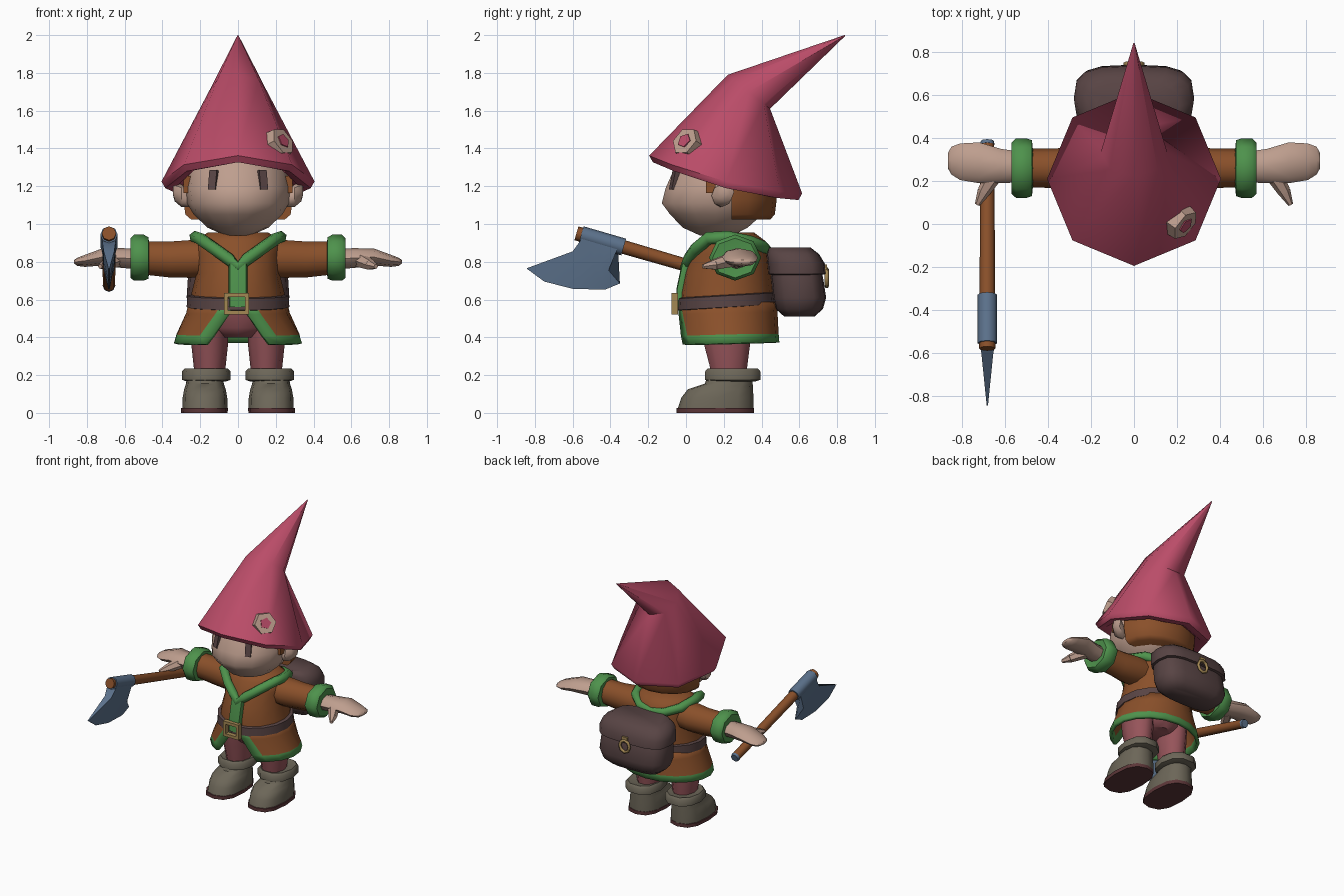
import bpy, bmesh, math
from mathutils import Vector

def srgb(r, g, b):
    return [((c / 255 + 0.055) / 1.055) ** 2.4 for c in (r, g, b)] + [1]

COLOURS = dict(pink=(186, 76, 104), skin=(190, 158, 142), brown=(138, 80, 42), green=(78, 146, 76),
               dusty_red=(150, 84, 90), dark_brown=(88, 68, 68), boot_grey=(108, 102, 88),
               gold=(164, 136, 84), steel=(92, 114, 140), sole=(92, 54, 56))
MATS = {}
for key, rgb in COLOURS.items():
    MATS[key] = bpy.data.materials.new(key)
    MATS[key].diffuse_color = srgb(*rgb)

def finish(name, bm, *mats):
    bmesh.ops.recalc_face_normals(bm, faces=bm.faces)
    me = bpy.data.meshes.new(name)
    bm.to_mesh(me)
    bm.free()
    ob = bpy.data.objects.new(name, me)
    bpy.context.collection.objects.link(ob)
    for m in mats:
        me.materials.append(MATS[m])
    return ob

def loft(name, rings, mat, cap=True):
    """Skin closed rings of equal length."""
    bm = bmesh.new()
    vs = [[bm.verts.new(p) for p in r] for r in rings]
    n = len(vs[0])
    for a, b in zip(vs, vs[1:]):
        for i in range(n):
            bm.faces.new((a[i], a[(i + 1) % n], b[(i + 1) % n], b[i]))
    if cap:
        bm.faces.new(vs[0])
        bm.faces.new(vs[-1])
    return finish(name, bm, mat)

def oval(n, ru, rv, p=2.0):
    out = []
    for i in range(n):
        a = 2 * math.pi * i / n
        c, s = math.cos(a), math.sin(a)
        out.append((math.copysign(abs(c) ** (2 / p), c) * ru, math.copysign(abs(s) ** (2 / p), s) * rv))
    return out

def stack(name, rows, mat, n=12, p=2.0, cx=0.0):
    """Loft up z; rows are (z, half width, front y, back y)."""
    return loft(name, [[(cx + u, (f + b) / 2 + v, z) for u, v in oval(n, rx, (b - f) / 2, p)]
                       for z, rx, f, b in rows], mat)

def limb(name, rows, mat, side, n=8):
    """Loft along x; rows are (x, y, z, half y, half z)."""
    return loft(name, [[(side * x, y + u, z + v) for u, v in oval(n, ry, rz)]
                       for x, y, z, ry, rz in rows], mat)

def tube(name, p, q, r1, r2, mat, n=8):
    p, q = Vector(p), Vector(q)
    rot = (q - p).to_track_quat('Z', 'Y')
    return loft(name, [[c + rot @ Vector((u, v, 0)) for u, v in oval(n, r, r)]
                       for c, r in ((p, r1), (q, r2))], mat)

def box(name, loc, size, mat, rot=(0, 0, 0)):
    bm = bmesh.new()
    bmesh.ops.create_cube(bm, size=1)
    bmesh.ops.scale(bm, vec=size, verts=bm.verts)
    ob = finish(name, bm, mat)
    ob.location, ob.rotation_euler = loc, rot
    return ob

def ribbon(name, pts, depth, mat, cyclic):
    cu = bpy.data.curves.new(name, 'CURVE')
    cu.dimensions, cu.bevel_depth, cu.bevel_resolution = '3D', depth, 1
    sp = cu.splines.new('POLY')
    sp.points.add(len(pts) - 1)
    for pt, c in zip(sp.points, pts):
        pt.co = (*c, 1)
    sp.use_cyclic_u = cyclic
    cu.materials.append(MATS[mat])
    ob = bpy.data.objects.new(name, cu)
    bpy.context.collection.objects.link(ob)
    return ob

# Hat: octagonal brim tilted back, bent knee and pointed tip
def brim(r, drop):
    pts = []
    for i in range(8):
        a = math.pi / 4 * i
        c, s = math.cos(a), math.sin(a)
        z = 1.225 - 0.10 * s + 0.037 * s * s
        pts.append((r * c, 0.21 + r * s, z - drop))
    return pts

knee = [(0.155 * math.cos(a), 0.333 + 0.112 * math.sin(a), 1.70 - 0.09 * math.sin(a))
        for a in (math.pi / 4 * i for i in range(8))]
tip = [(0.003 * math.cos(a), 0.842, 1.998 - 0.003 * math.sin(a)) for a in (math.pi / 4 * i for i in range(8))]
loft("hat", [brim(0.24, -0.05), brim(0.33, 0.03), brim(0.385, 0.035), brim(0.405, 0), knee, tip], "pink")

# Hexagonal hat badge with a small inset gem
normal = Vector((0.70, -0.56, 0.44)).normalized()
spot = Vector((0.215, 0.012, 1.425))
tube("hat_badge", spot - normal * 0.02, spot + normal * 0.035, 0.085, 0.078, "skin", 6)
tube("badge_gem", spot, spot + normal * 0.041, 0.042, 0.04, "pink", 5)

# Head, hair, ears and eyes
stack("head", [(0.94, 0.07, 0.07, 0.25), (0.98, 0.16, -0.02, 0.33), (1.05, 0.235, -0.09, 0.41),
               (1.11, 0.27, -0.135, 0.44), (1.19, 0.28, -0.115, 0.45), (1.29, 0.26, -0.07, 0.44),
               (1.40, 0.19, 0.0, 0.40)], "skin", 14)
loft("hair", [[(s * 0.29 * math.cos(a), 0.24 + s * 0.24 * math.sin(a), z)
               for a in (math.pi * i / 8 for i in range(9))]
              for z, s in ((1.025, 0.86), (1.05, 0.96), (1.13, 1.0), (1.25, 1.0), (1.36, 0.85))], "brown")
for side in (-1, 1):
    limb("ear", [(0.25, 0.18, 1.13, 0.03, 0.04), (0.30, 0.19, 1.15, 0.055, 0.06),
                 (0.335, 0.21, 1.17, 0.045, 0.05), (0.345, 0.21, 1.18, 0.02, 0.025)], "skin", side)
    box("sideburn", (side * 0.268, 0.13, 1.21), (0.04, 0.05, 0.09), "brown")
    box("eye", (side * 0.127, -0.050, 1.23), (0.042, 0.05, 0.105), "dark_brown",
        (math.radians(-12), 0, side * math.radians(22)))

# Tunic body
stack("tunic", [(0.53, 0.25, -0.035, 0.46), (0.64, 0.245, -0.03, 0.46), (0.74, 0.22, -0.01, 0.45),
                (0.84, 0.225, 0.025, 0.44), (0.91, 0.225, 0.06, 0.42), (0.955, 0.16, 0.10, 0.36)], "brown", 16)

# Skirt: flared sheet split at the front, green along its edges
bm = bmesh.new()
fracs = [0, 0.045] + [0.045 + 0.91 * i / 14 for i in range(1, 14)] + [0.955, 1]
grid = []
for z, rx, ry, gap in ((0.575, 0.25, 0.25, 0.015), (0.52, 0.262, 0.252, 0.05), (0.405, 0.318, 0.258, 0.13),
                       (0.36, 0.33, 0.262, 0.165)):
    a0 = math.asin(gap / rx)
    row = []
    for t in fracs:
        a = a0 + (2 * math.pi - 2 * a0) * t
        row.append(bm.verts.new((rx * math.sin(a), 0.22 - ry * math.cos(a),
                                 z + 0.012 * (1 - math.cos(a)) / 2)))
    grid.append(row)
for r in range(3):
    for c in range(len(fracs) - 1):
        f = bm.faces.new((grid[r][c], grid[r][c + 1], grid[r + 1][c + 1], grid[r + 1][c]))
        f.material_index = int(r == 2 or c in (0, len(fracs) - 2))
skirt = finish("tunic_skirt", bm, "brown", "green")
mod = skirt.modifiers.new("thickness", 'SOLIDIFY')
mod.thickness, mod.offset = 0.025, 0

# Green collar and front trim
half = [(0.05, 0.015, 0.815), (0.12, 0.05, 0.865), (0.205, 0.12, 0.925), (0.225, 0.22, 0.93),
        (0.19, 0.34, 0.905), (0.10, 0.41, 0.875)]
ribbon("collar", [(0, 0.0, 0.77)] + half + [(0, 0.425, 0.86)] + [(-x, y, z) for x, y, z in half[::-1]],
       0.034, "green", True)
loft("front_trim", [[(u, y + v, z) for u, v in oval(8, 0.05, 0.025, 4)]
                    for z, y in ((0.56, -0.03), (0.66, -0.025), (0.80, 0.005))], "green")

# Belt and buckle
loft("belt", [[(u, 0.213 + v, z + 0.03 * (v / 0.25 + 1) / 2) for u, v in oval(16, rx, ry)]
              for z, rx, ry in ((0.54, 0.255, 0.25), (0.545, 0.272, 0.262), (0.605, 0.268, 0.26),
                                (0.61, 0.245, 0.245))], "dark_brown")
for s in (-1, 1):
    box("buckle_side", (-0.008 + s * 0.055, -0.06, 0.578), (0.022, 0.035, 0.115), "gold")
    box("buckle_bar", (-0.008, -0.06, 0.578 + s * 0.047), (0.10, 0.034, 0.022), "gold")

# Arms, hands, legs and boots
for s in (-1, 1):
    limb("sleeve", [(0.12, 0.25, 0.82, 0.11, 0.10), (0.25, 0.255, 0.815, 0.11, 0.105),
                    (0.36, 0.26, 0.812, 0.092, 0.10), (0.50, 0.26, 0.82, 0.09, 0.092)], "brown", s, 10)
    limb("sleeve_cuff", [(0.47, 0.26, 0.82, 0.08, 0.08), (0.475, 0.26, 0.82, 0.13, 0.11),
                         (0.50, 0.26, 0.822, 0.138, 0.122), (0.55, 0.26, 0.822, 0.138, 0.122),
                         (0.57, 0.26, 0.82, 0.12, 0.105), (0.565, 0.26, 0.82, 0.08, 0.07)], "green", s, 8)
    limb("hand", [(0.52, 0.265, 0.815, 0.07, 0.055), (0.62, 0.27, 0.82, 0.08, 0.052),
                  (0.72, 0.285, 0.825, 0.095, 0.045), (0.81, 0.29, 0.805, 0.085, 0.032),
                  (0.85, 0.295, 0.80, 0.065, 0.022), (0.867, 0.295, 0.80, 0.035, 0.01)], "skin", s)
    tube("thumb", (s * 0.645, 0.24, 0.81), (s * 0.70, 0.15, 0.785), 0.042, 0.03, "skin", 6)
    tube("thumb_tip", (s * 0.70, 0.15, 0.785), (s * 0.73, 0.09, 0.775), 0.03, 0.012, "skin", 6)
    stack("leg", [(0.17, 0.075, 0.13, 0.32), (0.25, 0.085, 0.12, 0.33), (0.36, 0.097, 0.09, 0.345),
                  (0.50, 0.10, 0.07, 0.36)], "dusty_red", 10, cx=s * 0.15)
    stack("boot_sole", [(0, 0.123, -0.05, 0.36), (0.026, 0.125, -0.05, 0.36)], "sole", 12, 2.6, s * 0.178)
    stack("boot", [(0.026, 0.12, -0.043, 0.357), (0.08, 0.118, -0.025, 0.357), (0.125, 0.11, 0.01, 0.355),
                   (0.155, 0.10, 0.10, 0.353), (0.20, 0.095, 0.115, 0.35)], "boot_grey", 12, 2.5, s * 0.175)
    stack("boot_cuff", [(0.165, 0.10, 0.12, 0.37), (0.175, 0.128, 0.095, 0.40), (0.22, 0.128, 0.095, 0.40),
                        (0.235, 0.115, 0.11, 0.385), (0.225, 0.08, 0.14, 0.34)], "boot_grey", 10, 2.3, s * 0.168)
stack("breeches", [(0.40, 0.10, 0.10, 0.34), (0.45, 0.19, 0.06, 0.37), (0.54, 0.21, 0.04, 0.40)], "dusty_red")

# Backpack with flap and ring clasp
stack("backpack", [(0.51, 0.20, 0.52, 0.68), (0.55, 0.25, 0.475, 0.725), (0.61, 0.272, 0.46, 0.742),
                   (0.72, 0.265, 0.45, 0.725), (0.80, 0.25, 0.44, 0.70)], "dark_brown", 16, 3.2)
stack("backpack_flap", [(0.73, 0.26, 0.45, 0.71), (0.735, 0.28, 0.435, 0.74), (0.79, 0.28, 0.43, 0.735),
                        (0.84, 0.265, 0.425, 0.705), (0.875, 0.21, 0.435, 0.66)], "dark_brown", 16, 3.2)
ring = [(0.04 * math.cos(a), 0.745, 0.715 + 0.045 * math.sin(a)) for a in (math.pi / 4 * i for i in range(8))]
ribbon("clasp_ring", ring, 0.011, "gold", True)
box("clasp_mount", (0, 0.73, 0.765), (0.045, 0.035, 0.04), "gold")

# Axe: sloping shaft, socket and curved blade
AX = -0.683
def shaft(y):
    return (AX, y, 0.945 - 0.291 * (y + 0.56))
tube("axe_shaft", shaft(-0.58), shaft(0.375), 0.038, 0.032, "brown")
tube("axe_butt", shaft(0.37), shaft(0.387), 0.034, 0.03, "steel")
tube("axe_socket", shaft(-0.555), shaft(-0.33), 0.046, 0.046, "steel")
edge = [(-0.845, 0.765), (-0.75, 0.695), (-0.60, 0.657), (-0.43, 0.652), (-0.35, 0.685)]
rings = []
for i, e in enumerate(edge):
    t = i / 4
    col = [(-0.55 + 0.19 * t, 0.925 - 0.05 * t, 0.038), (-0.60 + 0.19 * t, 0.855 - 0.10 * t, 0.028), (*e, 0.003)]
    rings.append([(AX + w, y, z) for y, z, w in col] + [(AX - w, y, z) for y, z, w in col[::-1]])
loft("axe_blade", rings, "steel")

# Smooth shading with sharp edges kept
for ob in bpy.data.objects:
    if ob.type == 'MESH':
        bpy.ops.object.select_all(action='DESELECT')
        ob.select_set(True)
        bpy.context.view_layer.objects.active = ob
        bpy.ops.object.shade_smooth_by_angle(angle=math.radians(50))
